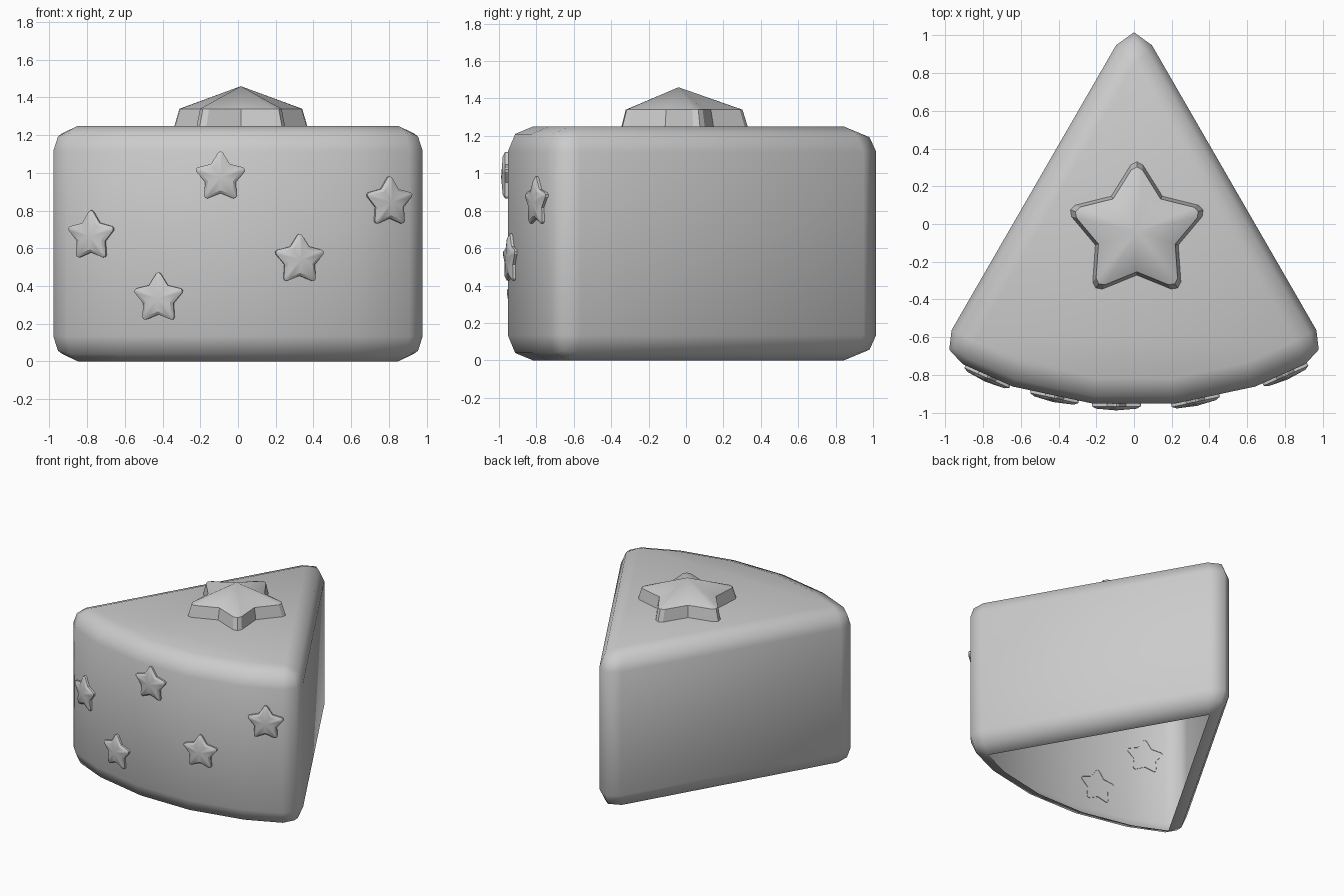
import bpy, bmesh
from math import sin, cos, pi, radians
from mathutils import Matrix, Vector

if "Cube" in bpy.data.objects:
    bpy.data.objects.remove(bpy.data.objects["Cube"])

APEX = 1.113      # y of the sharp wedge tip, centre of the front arc
R = 2.077         # radius of the front arc
H = 1.25


def finish(bm, name, angle=None):
    bmesh.ops.recalc_face_normals(bm, faces=bm.faces)
    mesh = bpy.data.meshes.new(name)
    bm.to_mesh(mesh)
    bm.free()
    obj = bpy.data.objects.new(name, mesh)
    bpy.context.collection.objects.link(obj)
    bpy.ops.object.select_all(action='DESELECT')
    obj.select_set(True)
    bpy.context.view_layer.objects.active = obj
    if angle:
        bpy.ops.object.shade_smooth_by_angle(angle=radians(angle))
    else:
        bpy.ops.object.shade_smooth()
    return obj


def star(name, radius, levels, peak, matrix):
    """Blunt five-pointed star: outline rings (scale, height) and a raised centre."""
    outline = []
    for i in range(5):
        a = pi / 2 + i * 2 * pi / 5
        for r, da in ((0.96, -0.09), (1.0, 0), (0.96, 0.09), (0.625, pi / 5)):
            outline.append((r * radius * cos(a + da), r * radius * sin(a + da)))
    bm = bmesh.new()
    rings = [[bm.verts.new((x * s, y * s, z)) for x, y in outline] for s, z in levels]
    n = len(outline)
    for lo, hi in zip(rings, rings[1:]):
        for i in range(n):
            j = (i + 1) % n
            bm.faces.new((lo[i], lo[j], hi[j], hi[i]))
    top = bm.verts.new((0, 0, peak))
    for i in range(n):
        bm.faces.new((rings[-1][i], rings[-1][(i + 1) % n], top))
    bmesh.ops.transform(bm, matrix=matrix, verts=bm.verts)
    return finish(bm, name, 30)


# Wedge body: extruded slice outline with rounded edges and an open underside
outline = [(0, APEX)]
for k in range(6):
    a = radians(-30 + 12 * k)
    outline.append((R * sin(a), APEX - R * cos(a)))
bm = bmesh.new()
base = bm.faces.new([bm.verts.new((x, y, 0)) for x, y in outline])
ext = bmesh.ops.extrude_face_region(bm, geom=[base], use_keep_orig=True)
bmesh.ops.translate(bm, vec=(0, 0, H),
                    verts=[g for g in ext['geom'] if isinstance(g, bmesh.types.BMVert)])
bmesh.ops.recalc_face_normals(bm, faces=bm.faces)
corners = [outline[0], outline[1], outline[-1]]


def is_rounded(e):
    a, b = e.verts[0].co, e.verts[1].co
    if abs(a.z - b.z) < 0.01:
        return True
    return any((a.xy - Vector(c)).length < 0.01 for c in corners)


bmesh.ops.bevel(bm, geom=[e for e in bm.edges if is_rounded(e)], offset=0.19,
                offset_type='WIDTH', segments=2, profile=0.5, affect='EDGES',
                clamp_overlap=False)
under = [f for f in bm.faces if all(abs(v.co.z) < 1e-4 for v in f.verts)]
bmesh.ops.delete(bm, geom=under, context='FACES')
finish(bm, "wedge_body")

# Large star on top
star("top_star", 0.37, [(1, 0), (0.925, 0.09)], 0.21,
     Matrix.Translation((0.015, -0.04, H)))

# Small stars on the curved front, each lying on one flat of the arc
for i, (x, z, deg) in enumerate([(-0.775, 0.665, -24), (-0.42, 0.335, -12),
                                 (-0.093, 0.978, 0), (0.325, 0.54, 12),
                                 (0.80, 0.845, 24)]):
    a = radians(deg)
    d = R * cos(radians(6))
    y = APEX - (d - x * sin(a)) / cos(a)     # point on the flat at this x
    m = (Matrix.Translation((x, y, z)) @ Matrix.Rotation(a, 4, 'Z')
         @ Matrix.Rotation(pi / 2, 4, 'X'))
    star(f"front_star_{i + 1}", 0.137, [(1, -0.004), (1, 0.014), (0.82, 0.027)], 0.036, m)
